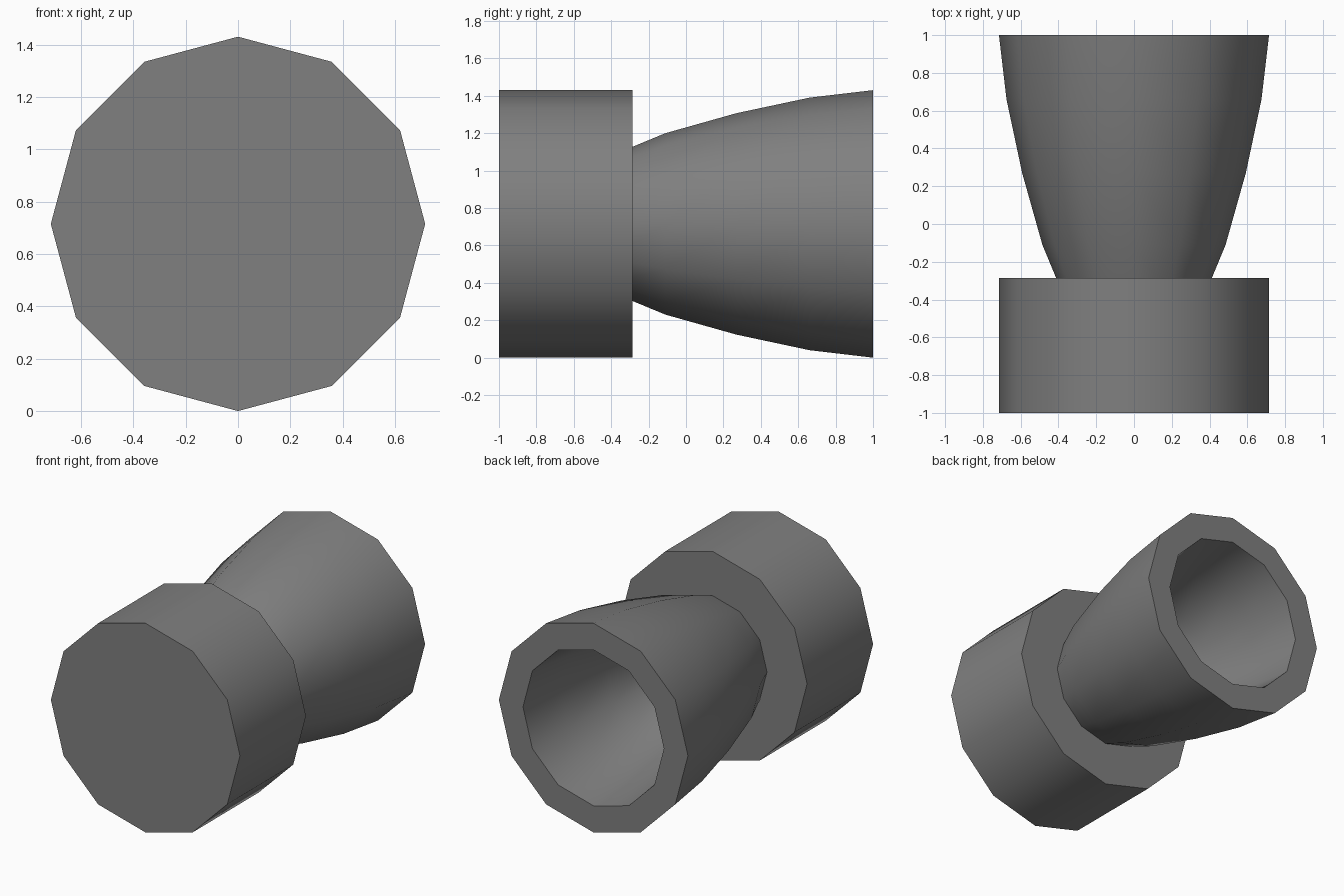
import bpy, bmesh, math

if "Cube" in bpy.data.objects:
    bpy.data.objects.remove(bpy.data.objects["Cube"])

SIDES = 12
CENTRE_Z = 0.715

grey = bpy.data.materials.new("dark_grey")
grey.diffuse_color = (0.215, 0.215, 0.215, 1)
grey.use_nodes = True
grey.node_tree.nodes["Principled BSDF"].inputs["Base Color"].default_value = grey.diffuse_color


def lathe(name, profile, capped=False):
    """Sweep (radius, y) points round the y axis; close the ends or the loop."""
    bm = bmesh.new()
    rings = []
    for r, y in profile:
        rings.append([bm.verts.new((r * math.cos(2 * math.pi * i / SIDES), y,
                                    CENTRE_Z + r * math.sin(2 * math.pi * i / SIDES)))
                      for i in range(SIDES)])
    pairs = list(zip(rings, rings[1:]))
    if capped:
        bm.faces.new(rings[0])
        bm.faces.new(rings[-1])
    else:
        pairs.append((rings[-1], rings[0]))
    for a, b in pairs:
        for i in range(SIDES):
            j = (i + 1) % SIDES
            bm.faces.new((a[i], a[j], b[j], b[i]))
    bmesh.ops.recalc_face_normals(bm, faces=bm.faces)
    mesh = bpy.data.meshes.new(name)
    bm.to_mesh(mesh)
    bm.free()
    mesh.materials.append(grey)
    obj = bpy.data.objects.new(name, mesh)
    bpy.context.collection.objects.link(obj)
    bpy.ops.object.select_all(action='DESELECT')
    obj.select_set(True)
    bpy.context.view_layer.objects.active = obj
    bpy.ops.object.shade_smooth_by_angle(angle=math.radians(40))
    return obj


# Solid engine housing
lathe("engine_housing", [(0.715, -1.0), (0.715, -0.287)], capped=True)

# Hollow flared bell, its narrow end sunk into the housing
outer = [(0.365, -0.40), (0.485, -0.11), (0.592, 0.27), (0.675, 0.66), (0.715, 1.0)]
inner = [(r - 0.182, y) for r, y in reversed(outer)]
lathe("exhaust_bell", outer + inner)
